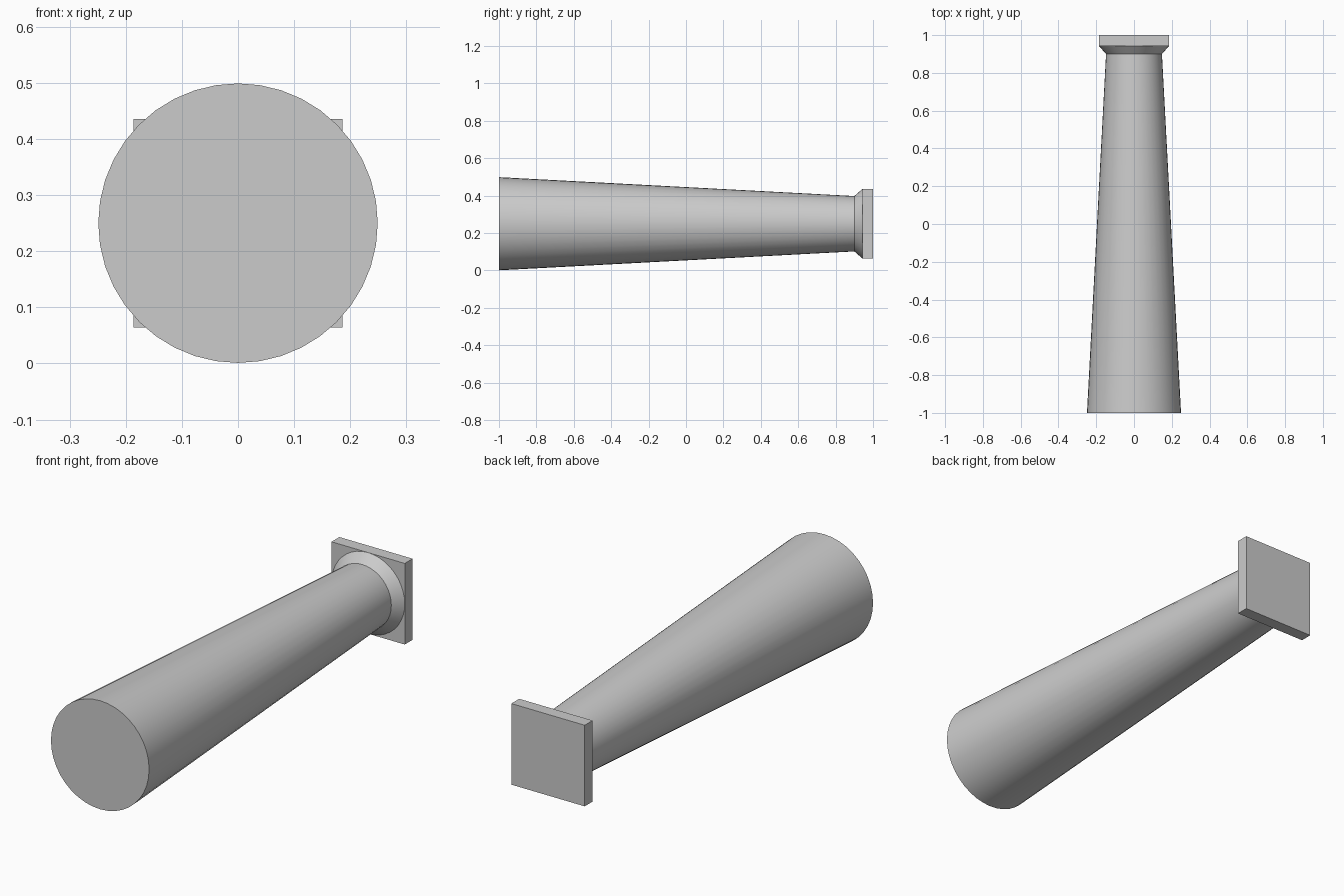
import bpy, bmesh
from math import sin, cos, pi, radians

cube = bpy.data.objects.get("Cube")
if cube:
    bpy.data.objects.remove(cube, do_unlink=True)

SIDES = 40
AXIS_Z = 0.25

stone = bpy.data.materials.new("grey_stone")
stone.use_nodes = True
grey = (0.6, 0.6, 0.6, 1)
stone.diffuse_color = grey
stone.node_tree.nodes["Principled BSDF"].inputs["Base Color"].default_value = grey


def lathe(name, profile, sides, turn=0.0, smooth=True):
    """Closed solid turned about the y axis from (y, radius) pairs."""
    bm = bmesh.new()
    rings = []
    for y, r in profile:
        angles = [turn + 2 * pi * i / sides for i in range(sides)]
        rings.append([bm.verts.new((r * cos(a), y, AXIS_Z + r * sin(a))) for a in angles])
    for a, b in zip(rings, rings[1:]):
        for i in range(sides):
            j = (i + 1) % sides
            bm.faces.new((a[i], a[j], b[j], b[i]))
    bm.faces.new(rings[0])
    bm.faces.new(rings[-1])
    bmesh.ops.recalc_face_normals(bm, faces=bm.faces)
    mesh = bpy.data.meshes.new(name)
    bm.to_mesh(mesh)
    bm.free()
    mesh.materials.append(stone)
    obj = bpy.data.objects.new(name, mesh)
    bpy.context.collection.objects.link(obj)
    if smooth:
        bpy.ops.object.select_all(action="DESELECT")
        obj.select_set(True)
        bpy.context.view_layer.objects.active = obj
        bpy.ops.object.shade_smooth_by_angle(angle=radians(30))
    return obj


# Tapered shaft with the flared collar under the capital
lathe("shaft", [(-1, 0.249), (0.9, 0.148), (0.943, 0.186)], SIDES)

# Square capital plate
lathe("capital", [(0.943, 0.186 * 2 ** 0.5), (1, 0.186 * 2 ** 0.5)], 4, pi / 4, smooth=False)
